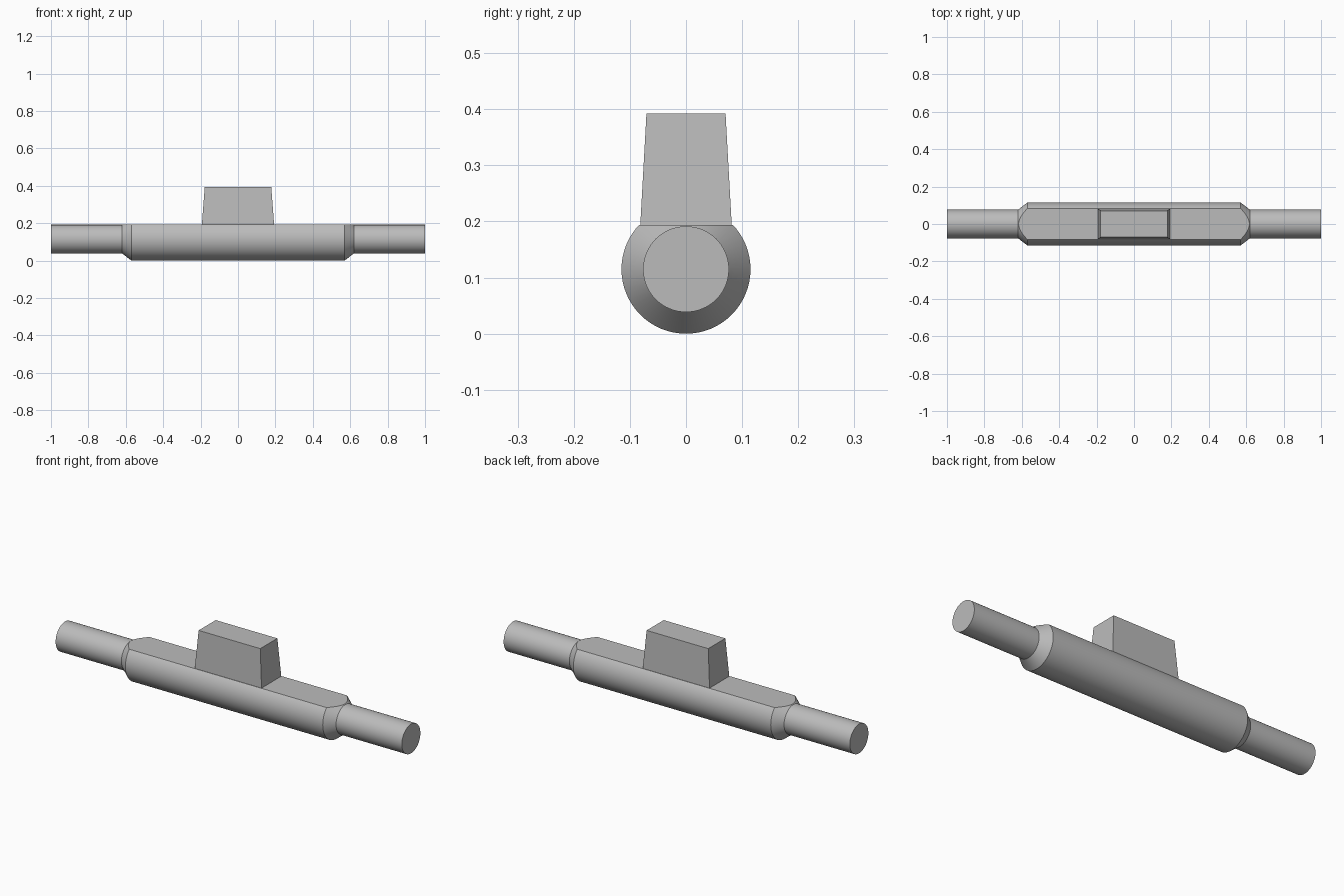
import bpy, bmesh, math
from mathutils import Vector

if "Cube" in bpy.data.objects:
    bpy.data.objects.remove(bpy.data.objects["Cube"])

AXIS_Z = 0.115     # height of the bar's axis
ROD_R = 0.0765
BODY_R = 0.115
FLAT_Z = 0.194     # height of the flat on top of the body
SIDES = 64

grey = bpy.data.materials.new("plain grey")
grey.use_nodes = True
colour = (0.5, 0.5, 0.5, 1)
grey.diffuse_color = colour
grey.node_tree.nodes["Principled BSDF"].inputs["Base Color"].default_value = colour


def finish(bm, name, smooth=True):
    bmesh.ops.recalc_face_normals(bm, faces=bm.faces)
    mesh = bpy.data.meshes.new(name)
    bm.to_mesh(mesh)
    bm.free()
    mesh.materials.append(grey)
    obj = bpy.data.objects.new(name, mesh)
    bpy.context.collection.objects.link(obj)
    if smooth:
        bpy.ops.object.select_all(action='DESELECT')
        obj.select_set(True)
        bpy.context.view_layer.objects.active = obj
        bpy.ops.object.shade_smooth_by_angle(angle=math.radians(25))
    return obj


def lathe_x(profile):
    """Closed solid of revolution about the bar axis from (x, radius) pairs."""
    bm = bmesh.new()
    rings = []
    for x, r in profile:
        angles = [2 * math.pi * i / SIDES for i in range(SIDES)]
        rings.append([bm.verts.new((x, r * math.cos(a), AXIS_Z + r * math.sin(a)))
                      for a in angles])
    for a, b in zip(rings, rings[1:]):
        for i in range(SIDES):
            j = (i + 1) % SIDES
            bm.faces.new((a[i], a[j], b[j], b[i]))
    bm.faces.new(rings[0])
    bm.faces.new(rings[-1])
    return bm


# Body: wide cylinder with chamfered ends, sliced flat along the top
bm = lathe_x([(-0.62, ROD_R), (-0.57, BODY_R), (0.57, BODY_R), (0.62, ROD_R)])
cut = bmesh.ops.bisect_plane(bm, geom=bm.verts[:] + bm.edges[:] + bm.faces[:],
                             plane_co=(0, 0, FLAT_Z), plane_no=(0, 0, 1),
                             clear_outer=True)
rim = [e for e in cut["geom_cut"] if isinstance(e, bmesh.types.BMEdge)]
bmesh.ops.contextual_create(bm, geom=rim)
finish(bm, "body")

# Rods sticking out of both ends
for name, side in (("left_rod", 1), ("right_rod", -1)):
    finish(lathe_x([(side * 0.60, ROD_R), (side * 1.0, ROD_R)]), name)

# Tapered block standing on the flat
bm = bmesh.new()
bmesh.ops.create_cube(bm, size=2)
for v in bm.verts:
    top = v.co.z > 0
    half = Vector((0.178, 0.0705)) if top else Vector((0.193, 0.0815))
    v.co = (v.co.x * half.x, v.co.y * half.y, 0.392 if top else FLAT_Z - 0.001)
finish(bm, "top_block", smooth=False)
